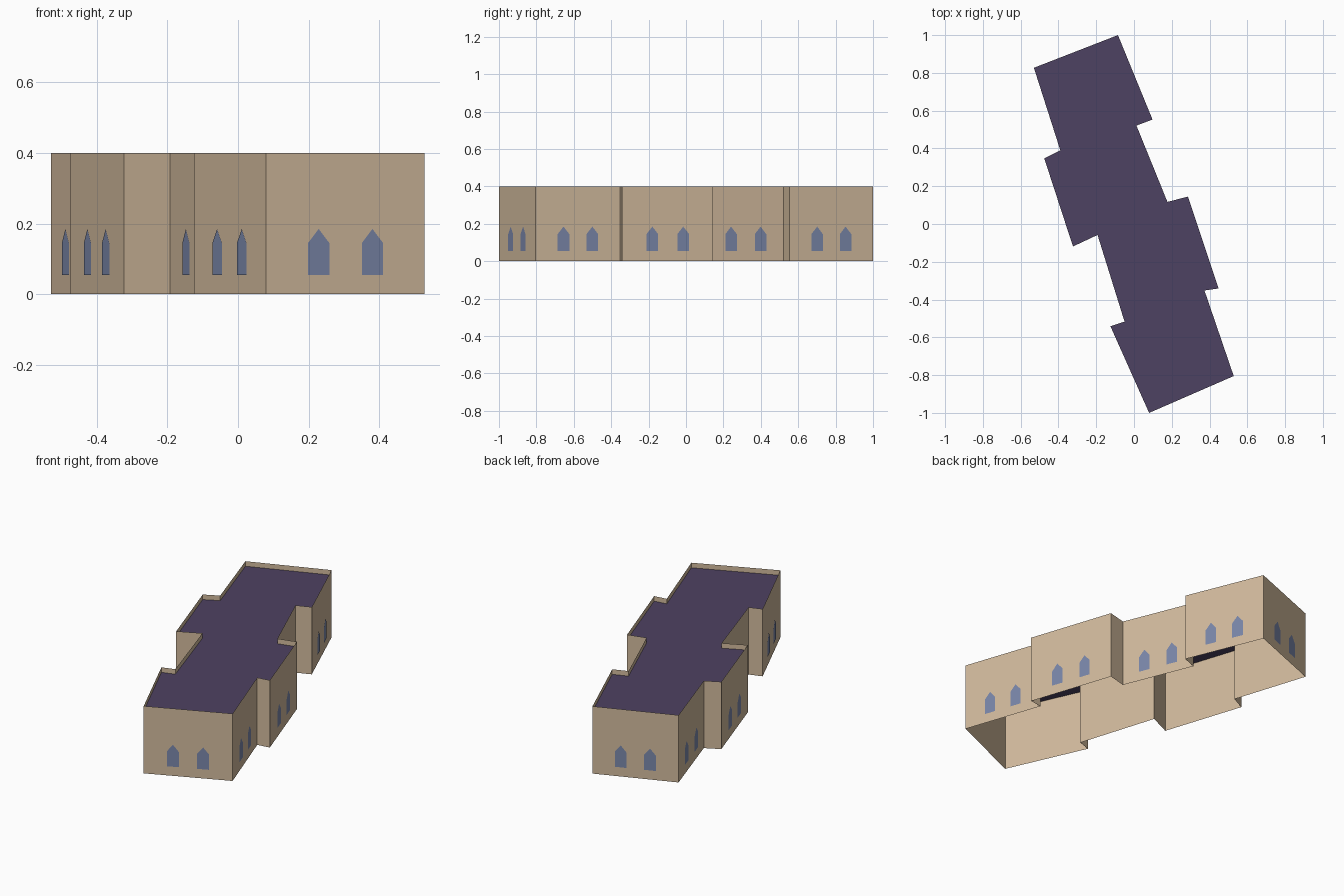
import bpy
from mathutils import Vector

cube = bpy.data.objects.get("Cube")
if cube:
    bpy.data.objects.remove(cube, do_unlink=True)

WALL_TOP, ROOF_Z = 0.4, 0.37
SILL, SHOULDER, PEAK = 0.055, 0.145, 0.185
HALF_WIDTH, LIFT = 0.033, 0.002


def material(name, rgb):
    mat = bpy.data.materials.new(name)
    mat.use_nodes = True
    colour = (*rgb, 1)
    mat.diffuse_color = colour
    bsdf = mat.node_tree.nodes["Principled BSDF"]
    bsdf.inputs["Base Color"].default_value = colour
    bsdf.inputs["Roughness"].default_value = 0.9
    return mat


def build(name, verts, faces, mat):
    mesh = bpy.data.meshes.new(name)
    mesh.from_pydata([tuple(v) for v in verts], [], faces)
    mesh.materials.append(mat)
    mesh.update()
    obj = bpy.data.objects.new(name, mesh)
    bpy.context.collection.objects.link(obj)
    return obj


stone = material("tan_stone", (0.64, 0.49, 0.335))
glass = material("blue_glass", (0.195, 0.242, 0.40))
slate = material("purple_roof", (0.076, 0.054, 0.122))

# Staggered footprint, counterclockwise from the back corner
footprint = [Vector((x, y, 0)) for x, y in (
    (-0.085, 1.0), (-0.53, 0.827), (-0.39, 0.39), (-0.475, 0.347),
    (-0.323, -0.119), (-0.193, -0.058), (-0.05, -0.517), (-0.125, -0.541),
    (0.08, -1.0), (0.528, -0.805), (0.373, -0.352), (0.448, -0.341),
    (0.286, 0.145), (0.177, 0.117), (0.013, 0.521), (0.098, 0.553))]
count = len(footprint)
up = Vector((0, 0, 1))

# Outer walls, rising past the roof as a thin parapet and open below
build("walls",
      footprint + [p + up * WALL_TOP for p in footprint],
      [(i, (i + 1) % count, (i + 1) % count + count, i + count)
       for i in range(count)], stone)

# Flat sunken roof
build("roof", [p + up * ROOF_Z for p in footprint], [tuple(range(count))], slate)

# A pair of pointed windows on every long wall
for i, start in enumerate(footprint):
    edge = footprint[(i + 1) % count] - start
    if edge.length < 0.3:
        continue
    along = edge.normalized()
    outward = along.cross(up)
    # Recessed side walls are shorter, so their windows sit nearer the ends
    inset = 0.305 if 0.42 < edge.length < 0.465 else 0.33
    verts, faces = [], []
    for t in (inset, 1 - inset):
        base = start + edge * t + outward * LIFT
        first = len(verts)
        for side, z in ((-1, SILL), (1, SILL), (1, SHOULDER), (0, PEAK), (-1, SHOULDER)):
            verts.append(base + along * side * HALF_WIDTH + up * z)
        faces.append(tuple(range(first, first + 5)))
    build(f"window_pair_{i}", verts, faces, glass)
